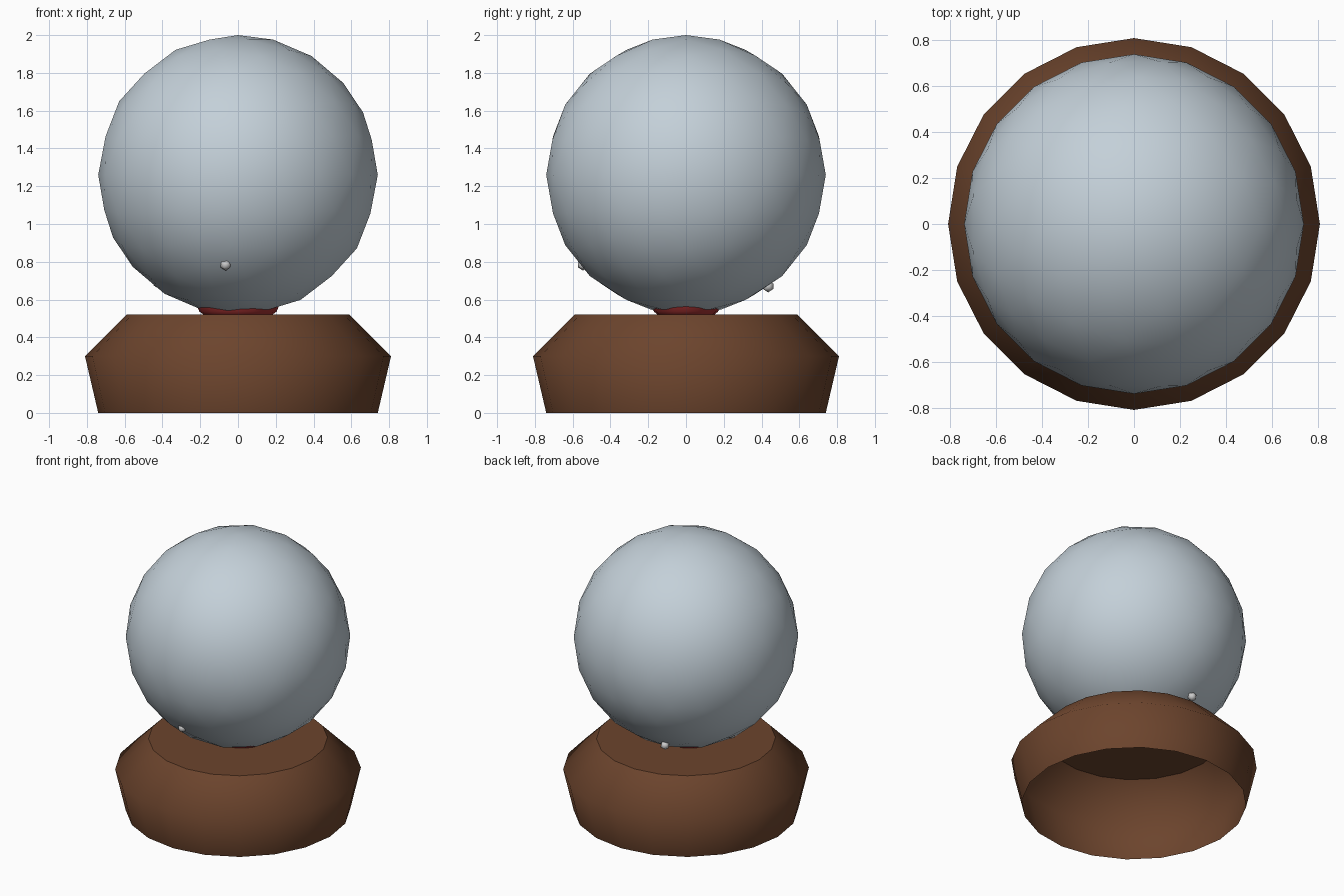
import bpy, bmesh, math, random
from mathutils import Vector

if "Cube" in bpy.data.objects:
    bpy.data.objects.remove(bpy.data.objects["Cube"])

random.seed(4)


def material(name, rgb):
    m = bpy.data.materials.new(name)
    m.diffuse_color = (*rgb, 1)
    m.use_nodes = True
    m.node_tree.nodes["Principled BSDF"].inputs["Base Color"].default_value = m.diffuse_color
    return m


def lathe(name, profile, sides, mat, sy=1.0):
    """Smooth revolved skin; the end rings with a radius above zero at the top are capped by a final r=0 point."""
    bm = bmesh.new()
    rings = []
    for r, z in profile:
        if r == 0:
            rings.append([bm.verts.new((0, 0, z))] * sides)
        else:
            rings.append([bm.verts.new((r * math.cos(2 * math.pi * i / sides),
                                        r * sy * math.sin(2 * math.pi * i / sides), z))
                          for i in range(sides)])
    for a, b in zip(rings, rings[1:]):
        for i in range(sides):
            j = (i + 1) % sides
            quad = list(dict.fromkeys([a[i], a[j], b[j], b[i]]))
            bm.faces.new(quad).smooth = True
    # flat caps keep a sharp rim
    for e in bm.edges:
        flat = [abs(f.normal.z) > 0.999 for f in e.link_faces if not f.normal_update()]
        if len(flat) == 2 and flat[0] != flat[1]:
            e.smooth = False
    me = bpy.data.meshes.new(name)
    bm.to_mesh(me)
    bm.free()
    me.materials.append(mat)
    ob = bpy.data.objects.new(name, me)
    bpy.context.collection.objects.link(ob)
    return ob


def ico(name, loc, radius, subdiv, mat=None):
    bpy.ops.mesh.primitive_ico_sphere_add(subdivisions=subdiv, radius=radius, location=loc)
    ob = bpy.context.object
    ob.name = name
    if mat:
        ob.data.materials.append(mat)
    bpy.ops.object.shade_smooth()
    return ob


wood = material("wood", (0.15, 0.058, 0.026))
glass = material("glass", (0.55, 0.63, 0.69))
red = material("red", (0.36, 0.03, 0.03))

# hollow base, open underneath
lathe("base", [(0.74, 0), (0.81, 0.3), (0.59, 0.52), (0, 0.52)], 20, wood)

# glass globe
ico("globe", (0, 0, 1.26), 0.74, 3, glass)

# red ornament standing on the base, mostly inside the globe
lathe("ornament_body", [(0, 0.522), (0.185, 0.522), (0.205, 0.537), (0.222, 0.58), (0.245, 0.7),
                        (0.2, 0.9), (0.1, 1.03), (0, 1.06)], 16, red, 0.83)

# snow: the flakes that touch the glass, then loose ones within
flakes = [(-0.065, -0.545, 0.785), (-0.135, 0.435, 0.67), (-0.42, 0.08, 0.69)]
while len(flakes) < 24:
    p = Vector([random.uniform(-0.6, 0.6) for _ in range(3)])
    if 0.4 < p.length < 0.62:
        flakes.append((p.x, p.y, p.z + 1.26))
for i, p in enumerate(flakes):
    ico(f"snowflake_{i + 1}", p, 0.032, 1)
